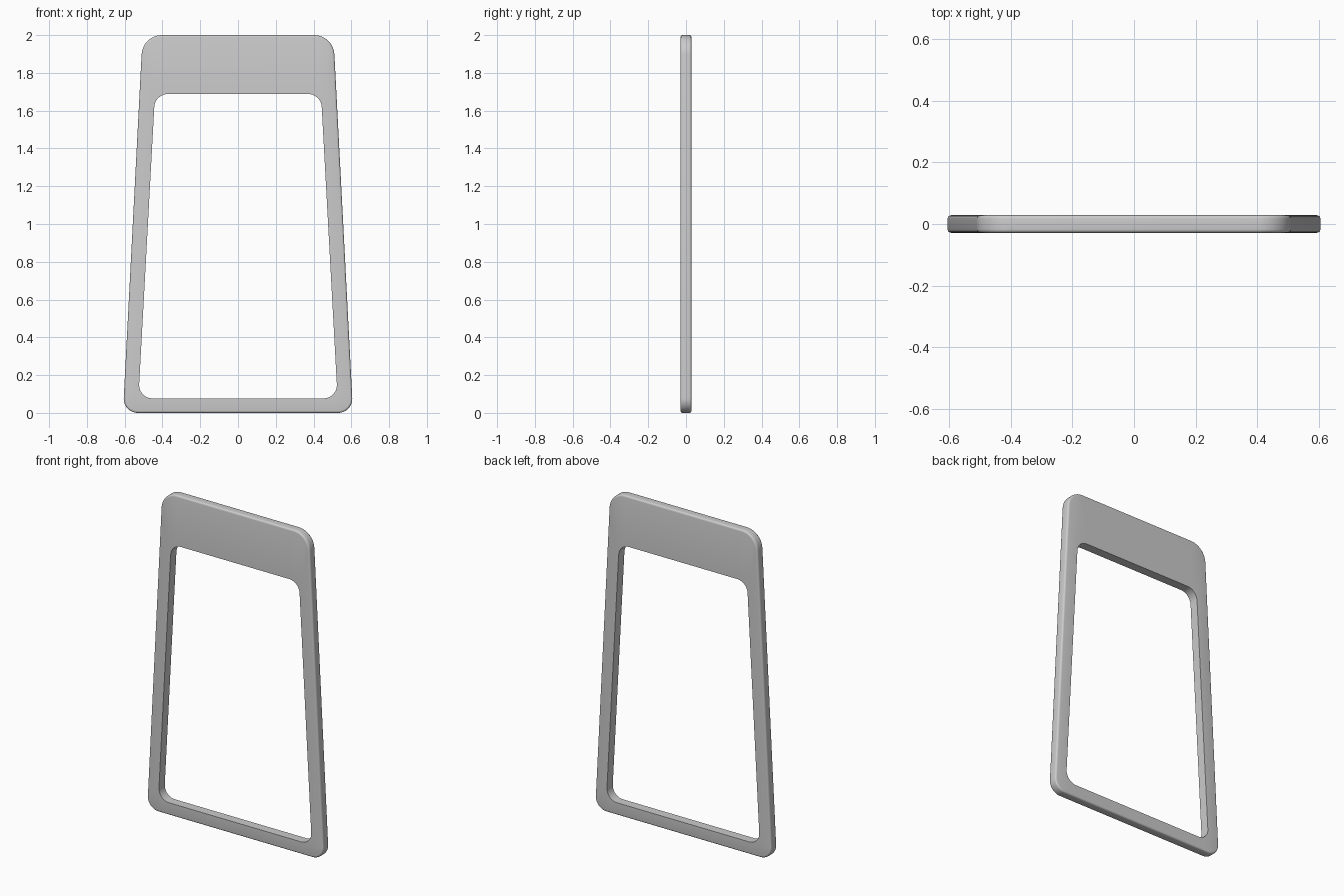
import bpy, bmesh
from math import sin, cos, atan, pi

if "Cube" in bpy.data.objects:
    bpy.data.objects.remove(bpy.data.objects["Cube"])

HALF_T = 0.0285   # half thickness
ROUND = 0.011     # edge rounding of the outer rim
SEG = 10          # segments per corner


def trapezoid(w0, slope, z0, z1, r_low, r_top, inset=0.0):
    """Rounded trapezoid outline in xz, shrunk by inset."""
    a = atan(slope)
    right = []
    for r, cz, a0, a1 in ((r_low, z0 + r_low, -pi / 2, a),
                          (r_top, z1 - r_top, a, pi / 2)):
        cx = w0 - slope * cz - r / cos(a)
        for i in range(SEG + 1):
            t = a0 + (a1 - a0) * i / SEG
            right.append((cx + (r - inset) * cos(t), cz + (r - inset) * sin(t)))
    return right + [(-x, z) for x, z in reversed(right)]


def outer(inset):
    return trapezoid(0.609, 0.052, 0.0, 2.0, 0.075, 0.108, inset)


inner = trapezoid(0.5315, 0.0545, 0.077, 1.688, 0.07, 0.072)

# Cross-section rings: opening edge, rounded outer rim, opening edge
rings = [(inner, -HALF_T)]
for side in (-1, 1):
    for i in range(5):
        t = pi / 2 * (i if side < 0 else 4 - i) / 4
        rings.append((outer(ROUND * (1 - sin(t))),
                      side * (HALF_T - ROUND + ROUND * cos(t))))
rings.append((inner, HALF_T))

# Frame panel: skin the rings into a closed loop
bm = bmesh.new()
loops = [[bm.verts.new((x, y, z)) for x, z in pts] for pts, y in rings]
n = len(inner)
for k, loop in enumerate(loops):
    nxt = loops[(k + 1) % len(loops)]
    for i in range(n):
        j = (i + 1) % n
        bm.faces.new((loop[i], loop[j], nxt[j], nxt[i]))
bmesh.ops.recalc_face_normals(bm, faces=bm.faces)

mesh = bpy.data.meshes.new("frame_panel")
bm.to_mesh(mesh)
bm.free()
frame = bpy.data.objects.new("frame_panel", mesh)
bpy.context.collection.objects.link(frame)
bpy.context.view_layer.objects.active = frame
frame.select_set(True)
bpy.ops.object.shade_smooth_by_angle(angle=pi / 6)
